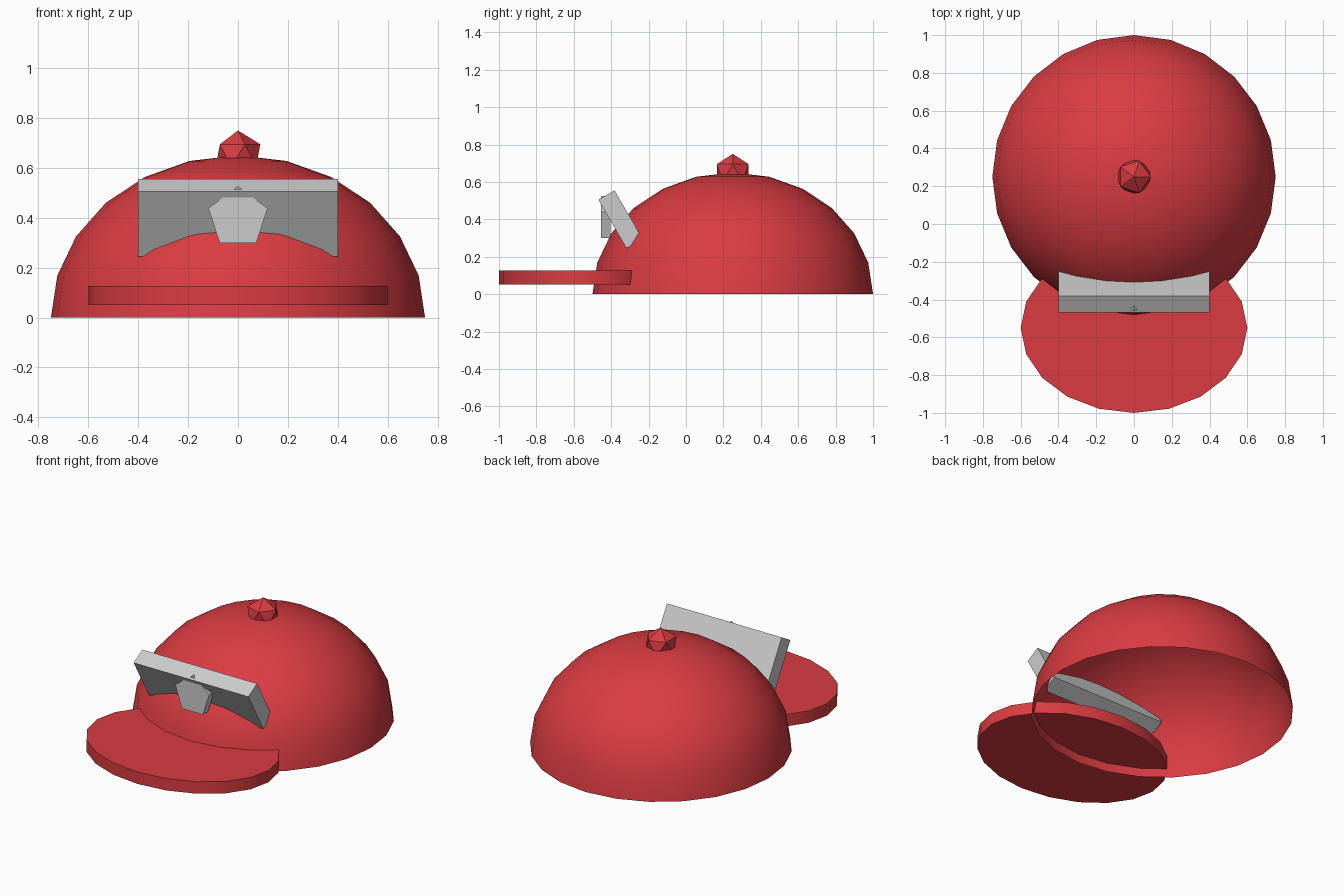
import bpy, bmesh, math
from mathutils import Matrix

if "Cube" in bpy.data.objects:
    bpy.data.objects.remove(bpy.data.objects["Cube"])


def material(name, rgb):
    m = bpy.data.materials.new(name)
    m.diffuse_color = (*rgb, 1)
    m.use_nodes = True
    m.node_tree.nodes["Principled BSDF"].inputs["Base Color"].default_value = m.diffuse_color
    return m


RED = material("red cloth", (0.70, 0.045, 0.055))
GREY = material("light grey", (0.60, 0.60, 0.60))


def finish(name, bm, mat, smooth=False):
    me = bpy.data.meshes.new(name)
    bm.to_mesh(me)
    bm.free()
    me.materials.append(mat)
    ob = bpy.data.objects.new(name, me)
    bpy.context.collection.objects.link(ob)
    if smooth:
        bpy.context.view_layer.objects.active = ob
        ob.select_set(True)
        bpy.ops.object.shade_smooth_by_angle(angle=math.radians(35))
        ob.select_set(False)
    return ob


def place(x, y, z, scale=(1, 1, 1), tilt=0):
    return (Matrix.Translation((x, y, z)) @ Matrix.Rotation(math.radians(tilt), 4, 'X')
            @ Matrix.Diagonal((*scale, 1)))


# Crown: open half of a squashed sphere
bm = bmesh.new()
bmesh.ops.create_uvsphere(bm, u_segments=24, v_segments=12, radius=1)
bmesh.ops.delete(bm, geom=[v for v in bm.verts if v.co.z < -0.01], context='VERTS')
bm.transform(place(0, 0.25, 0, (0.75, 0.75, 0.65)))
finish("crown", bm, RED, smooth=True)

# Brim: oval disc running into the crown
bm = bmesh.new()
bmesh.ops.create_cone(bm, cap_ends=True, segments=20, radius1=1, radius2=1, depth=1)
bm.transform(place(0, -0.55, 0.0885, (0.6, 0.45, 0.075)))
finish("brim", bm, RED, smooth=True)

# Top button
bm = bmesh.new()
bmesh.ops.create_icosphere(bm, subdivisions=1, radius=0.1)
bm.transform(place(0, 0.25, 0.65))
finish("top_button", bm, RED)

# Tilted front plate
bm = bmesh.new()
bmesh.ops.create_cube(bm, size=1)
bm.transform(place(0, -0.35, 0.4, (0.8, 0.1, 0.3), tilt=30))
finish("front_plate", bm, GREY)

# Five-sided badge, point upwards
bm = bmesh.new()
ring = [bm.verts.new((0.125 * math.sin(math.tau * i / 5), -0.455,
                      0.4 + 0.125 * math.cos(math.tau * i / 5))) for i in range(5)]
face = bm.faces.new(ring)
ext = bmesh.ops.extrude_face_region(bm, geom=[face], use_keep_orig=True)
bmesh.ops.translate(bm, vec=(0, 0.05, 0),
                    verts=[g for g in ext["geom"] if isinstance(g, bmesh.types.BMVert)])
bmesh.ops.recalc_face_normals(bm, faces=bm.faces)
finish("badge", bm, GREY)
